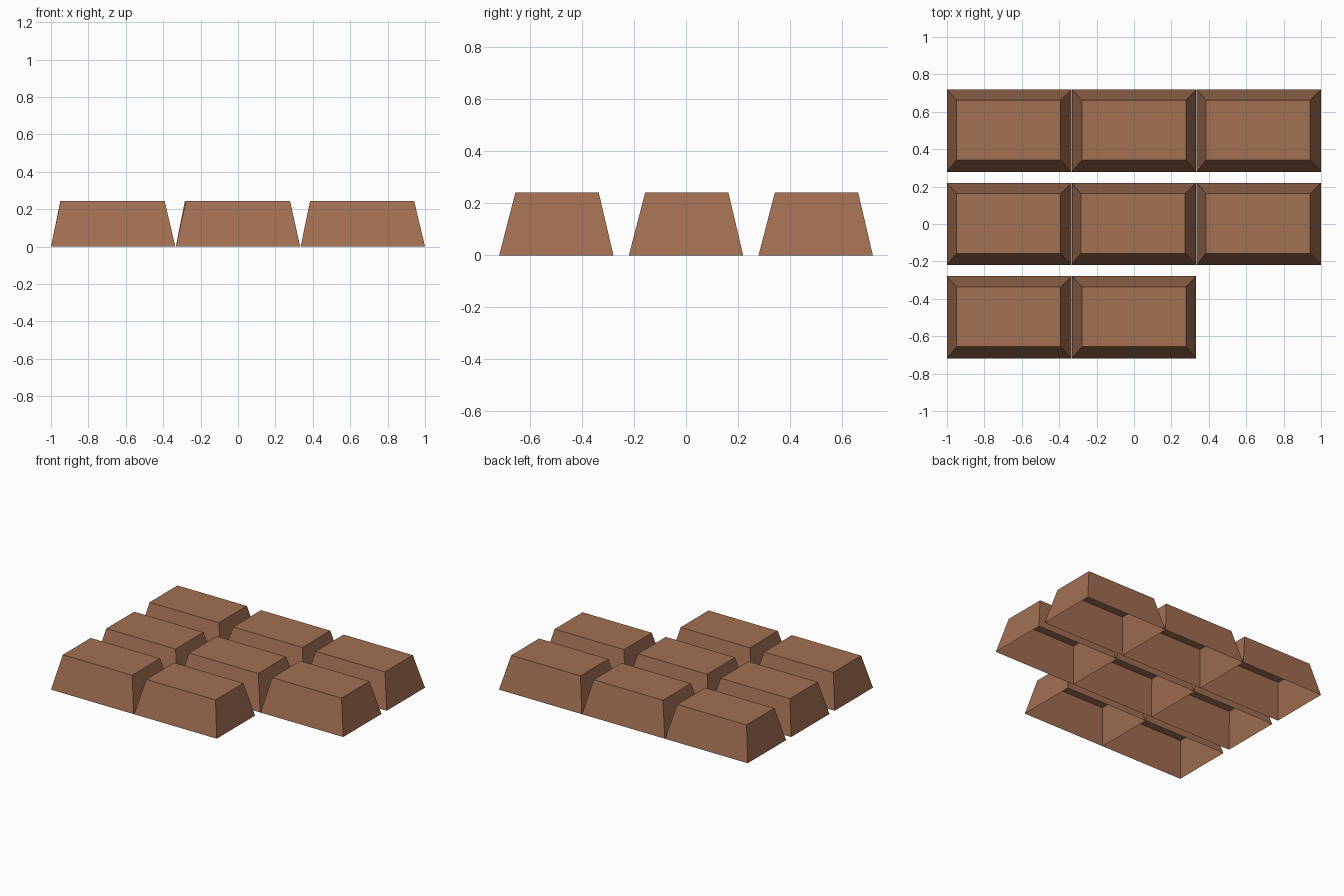
import bpy, bmesh

if "Cube" in bpy.data.objects:
    bpy.data.objects.remove(bpy.data.objects["Cube"])

chocolate = bpy.data.materials.new("milk chocolate")
chocolate.diffuse_color = (0.36, 0.16, 0.085, 1)
chocolate.use_nodes = True
chocolate.node_tree.nodes["Principled BSDF"].inputs["Base Color"].default_value = chocolate.diffuse_color

HEIGHT = 0.243


def chunk(name, cx, cy, dx=0.0, dy=0.0):
    """Tapered chocolate block, hollow with an open underside."""
    bm = bmesh.new()
    bmesh.ops.create_cube(bm, size=1)
    for v in bm.verts:
        if v.co.z > 0:  # narrower top, shifted slightly
            v.co = (v.co.x * 0.557 + dx, v.co.y * 0.32 + dy, HEIGHT)
        else:
            v.co = (v.co.x * 0.665, v.co.y * 0.44, 0)
    bottom = [f for f in bm.faces if f.normal.z < -0.9]
    bmesh.ops.delete(bm, geom=bottom, context='FACES_ONLY')
    mesh = bpy.data.meshes.new(name)
    bm.to_mesh(mesh)
    bm.free()
    mesh.materials.append(chocolate)
    ob = bpy.data.objects.new(name, mesh)
    ob.location = (cx, cy, 0)
    bpy.context.collection.objects.link(ob)


# three by three grid with the front right piece missing
shifts = {(0, 1): -0.003, (1, 1): -0.006, (0, 0): -0.003, (2, 0): -0.004,
          (2, 1): -0.004, (2, 2): -0.004, (0, 2): -0.004}
for col in range(3):
    for row in range(3):
        if (col, row) == (2, 0):
            continue
        chunk(f"chocolate_chunk_{row}_{col}", (col - 1) * 0.6675, (row - 1) * 0.499,
              shifts.get((col, row), 0.0), 0.003)
